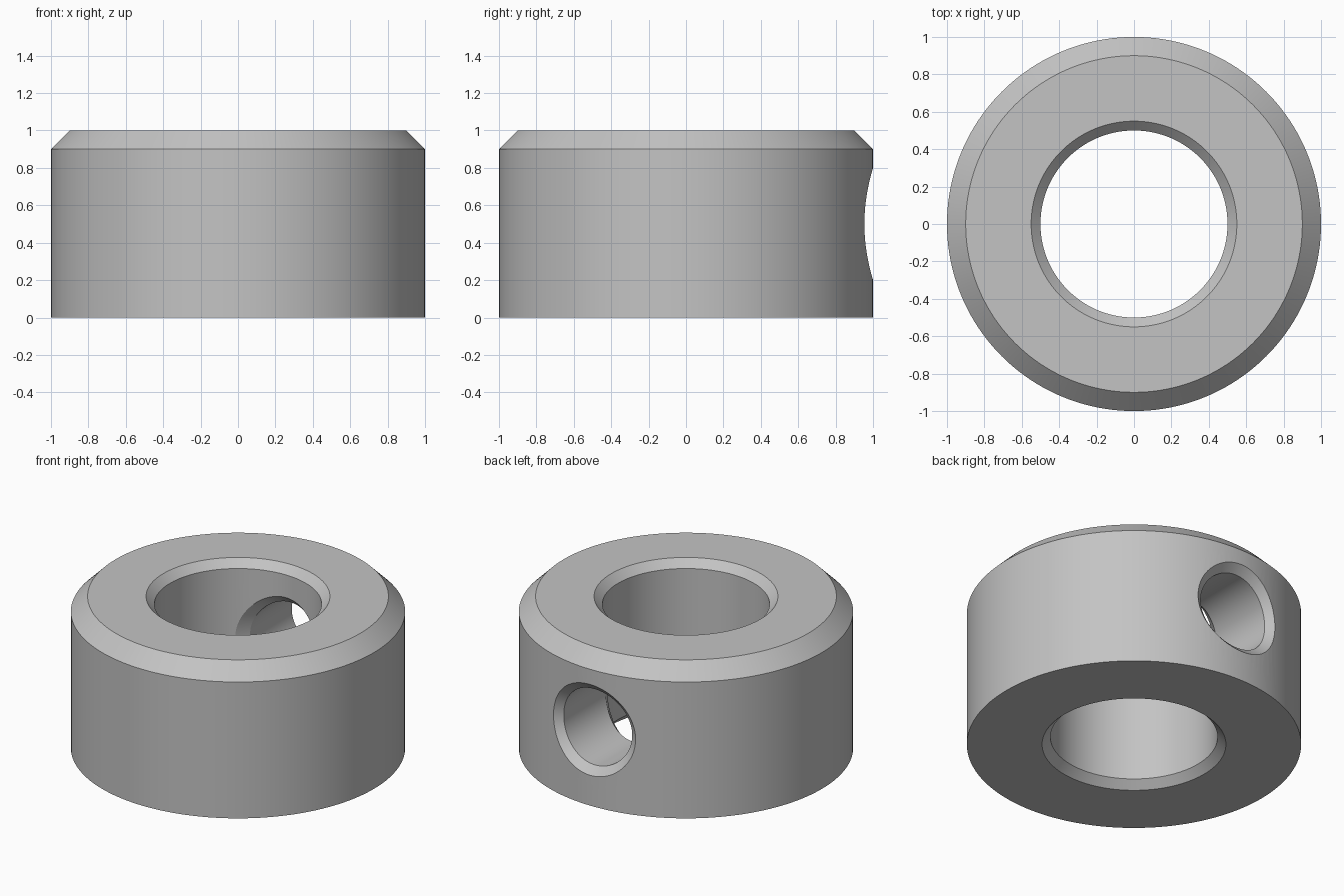
import bpy, bmesh, math

SEGMENTS = 160
HOLE_SEGMENTS = 96

default = bpy.data.objects.get("Cube")
if default:
    bpy.data.objects.remove(default, do_unlink=True)

steel = bpy.data.materials.new("grey_steel")
steel.use_nodes = True
grey = (0.55, 0.55, 0.55, 1)
steel.diffuse_color = grey
steel.node_tree.nodes["Principled BSDF"].inputs["Base Color"].default_value = grey


def add_rings(name, rings, closed):
    """Skin a list of rings; closed joins last to first, otherwise cap both ends."""
    bm = bmesh.new()
    loops = [[bm.verts.new(p) for p in ring] for ring in rings]
    pairs = list(zip(loops, loops[1:]))
    if closed:
        pairs.append((loops[-1], loops[0]))
    else:
        bm.faces.new(loops[0])
        bm.faces.new(loops[-1])
    for a, b in pairs:
        n = len(a)
        for i in range(n):
            j = (i + 1) % n
            bm.faces.new((a[i], a[j], b[j], b[i]))
    bmesh.ops.recalc_face_normals(bm, faces=bm.faces)
    mesh = bpy.data.meshes.new(name)
    bm.to_mesh(mesh)
    bm.free()
    mesh.materials.append(steel)
    obj = bpy.data.objects.new(name, mesh)
    bpy.context.collection.objects.link(obj)
    return obj


def circle(radius, z):
    return [(radius * math.cos(2 * math.pi * i / SEGMENTS),
             radius * math.sin(2 * math.pi * i / SEGMENTS), z) for i in range(SEGMENTS)]


# Collar: lathed section with chamfered outer top edge and chamfered bore
section = [(1, 0), (1, 0.9), (0.9, 1), (0.55, 1), (0.5, 0.95), (0.5, 0.05), (0.55, 0)]
collar = add_rings("shaft_collar", [circle(r, z) for r, z in section], True)


# Radial screw hole: its chamfers follow the curved outer wall and bore
HOLE, BEVEL = 0.25, 0.05


def hole_ring(radius, depth):
    ring = []
    for i in range(HOLE_SEGMENTS):
        a = 2 * math.pi * (i + 0.5) / HOLE_SEGMENTS
        x = radius * math.cos(a)
        ring.append((x, depth(x), 0.5 + radius * math.sin(a)))
    return ring


def chamfer(wall, side):
    """Rings of one chamfer: a flared ring past the wall, then the hole edge."""
    rim = hole_ring(HOLE + BEVEL, lambda x: math.sqrt(wall ** 2 - x * x))
    edge = hole_ring(HOLE, lambda x: math.sqrt(wall ** 2 - x * x) - side * BEVEL)
    flare = [tuple(2 * r - e for r, e in zip(p, q)) for p, q in zip(rim, edge)]
    return flare, edge


outer_flare, outer_edge = chamfer(1, 1)
inner_flare, inner_edge = chamfer(0.5, -1)
flare_radius = HOLE + 2 * BEVEL
cutter = add_rings("screw_hole_cutter", [
    hole_ring(flare_radius, lambda x: 1.2), outer_flare, outer_edge,
    inner_edge, inner_flare, hole_ring(flare_radius, lambda x: 0.2)], False)
cutter.hide_render = True

cut = collar.modifiers.new("screw_hole", "BOOLEAN")
cut.operation = "DIFFERENCE"
cut.solver = "EXACT"
cut.object = cutter

bpy.ops.object.select_all(action="DESELECT")
collar.select_set(True)
bpy.context.view_layer.objects.active = collar
bpy.ops.object.modifier_apply(modifier=cut.name)
bpy.data.objects.remove(cutter, do_unlink=True)
bpy.ops.object.shade_smooth_by_angle(angle=math.radians(20))
